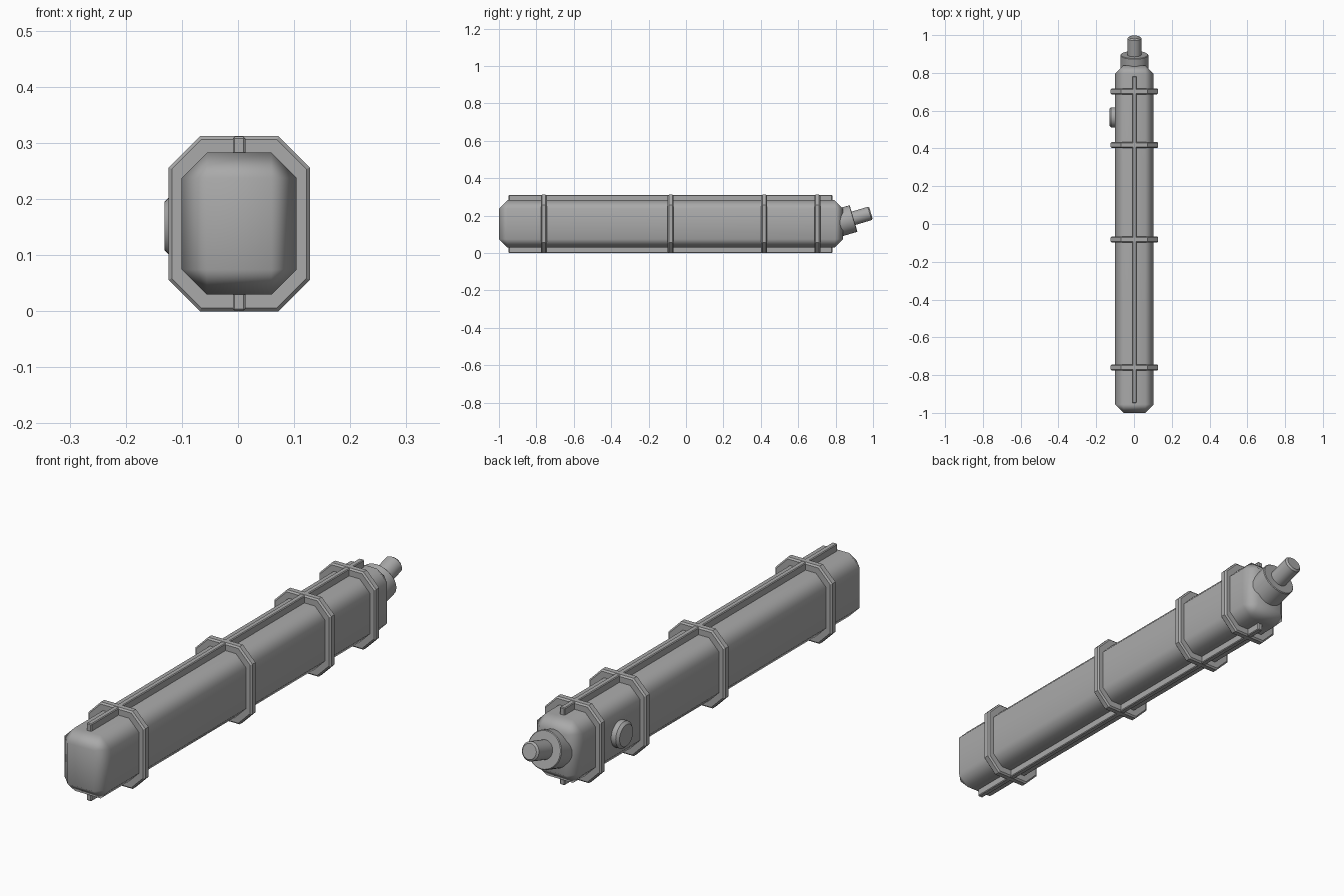
import bpy, bmesh
from math import radians, pi
from mathutils import Vector, Matrix

default = bpy.data.objects.get("Cube")
if default:
    bpy.data.objects.remove(default)

metal = bpy.data.materials.new("grey_metal")
GREY = (0.4, 0.4, 0.4, 1)
metal.diffuse_color = GREY
metal.use_nodes = True
metal.node_tree.nodes["Principled BSDF"].inputs["Base Color"].default_value = GREY

CX, CZ = 0.002, 0.156  # axis of the casing


def finish(name, bm, bevel, limit=60, segments=1, smooth=None):
    """Turn a bmesh into an object with chamfered edges."""
    bmesh.ops.recalc_face_normals(bm, faces=bm.faces)
    mesh = bpy.data.meshes.new(name)
    bm.to_mesh(mesh)
    bm.free()
    mesh.materials.append(metal)
    obj = bpy.data.objects.new(name, mesh)
    bpy.context.collection.objects.link(obj)
    mod = obj.modifiers.new("chamfer", "BEVEL")
    mod.width, mod.segments = bevel, segments
    mod.limit_method, mod.angle_limit = "ANGLE", radians(limit)
    bpy.context.view_layer.objects.active = obj
    bpy.ops.object.select_all(action="DESELECT")
    obj.select_set(True)
    bpy.ops.object.modifier_apply(modifier="chamfer")
    if smooth:
        bpy.ops.object.shade_smooth_by_angle(angle=radians(smooth))
    return obj


def box(name, centre, size, bevel, smooth=None):
    bm = bmesh.new()
    bmesh.ops.create_cube(bm, size=1, matrix=Matrix.LocRotScale(centre, None, size))
    return finish(name, bm, bevel, smooth=smooth)


def cylinder(name, start, end, radius, bevel):
    start, end = Vector(start), Vector(end)
    axis = end - start
    turn = axis.to_track_quat("Z", "Y").to_matrix().to_4x4()
    bm = bmesh.new()
    bmesh.ops.create_cone(bm, cap_ends=True, segments=32, radius1=radius, radius2=radius,
                          depth=axis.length,
                          matrix=Matrix.Translation((start + end) / 2) @ turn)
    return finish(name, bm, bevel, smooth=30)


def ring(name, y, half_w=0.126, half_h=0.156, cut=0.056, depth=0.032):
    """Eight-sided band around the casing."""
    bm = bmesh.new()
    quarter = [(half_w, half_h - cut), (half_w - cut, half_h)]
    outline = quarter + [(-x, z) for x, z in reversed(quarter)]
    outline += [(-x, -z) for x, z in outline]
    face = bm.faces.new([bm.verts.new((CX + x, y - depth / 2, CZ + z)) for x, z in outline])
    new = bmesh.ops.extrude_face_region(bm, geom=[face])["geom"]
    bmesh.ops.translate(bm, vec=(0, depth, 0),
                        verts=[v for v in new if isinstance(v, bmesh.types.BMVert)])
    return finish(name, bm, 0.006)


# Long chamfered casing
casing = box("casing", (CX, -0.08, CZ), (0.205, 1.84, 0.253), 0.045, smooth=50)
weighted = casing.modifiers.new("weighted_normals", "WEIGHTED_NORMAL")
weighted.keep_sharp = True

# Bands around the casing
for i, y in enumerate((-0.76, -0.082, 0.418, 0.702)):
    ring(f"band_{i + 1}", y)

# Rails along the top and underside
for name, side in (("top_rail", 1), ("bottom_rail", -1)):
    box(name, (CX, -0.083, CZ + side * 0.136), (0.022, 1.73, 0.038), 0.003)

# Round button on the side
cylinder("side_button", (-0.09, 0.565, 0.152), (-0.131, 0.565, 0.152), 0.053, 0.01)

# Tilted nozzle: collar and tip
cylinder("nozzle_collar", (CX, 0.78, 0.151), (CX, 0.896, 0.185), 0.074, 0.003)
cylinder("nozzle_tip", (CX, 0.86, 0.175), (CX, 0.989, 0.214), 0.037, 0.007)
